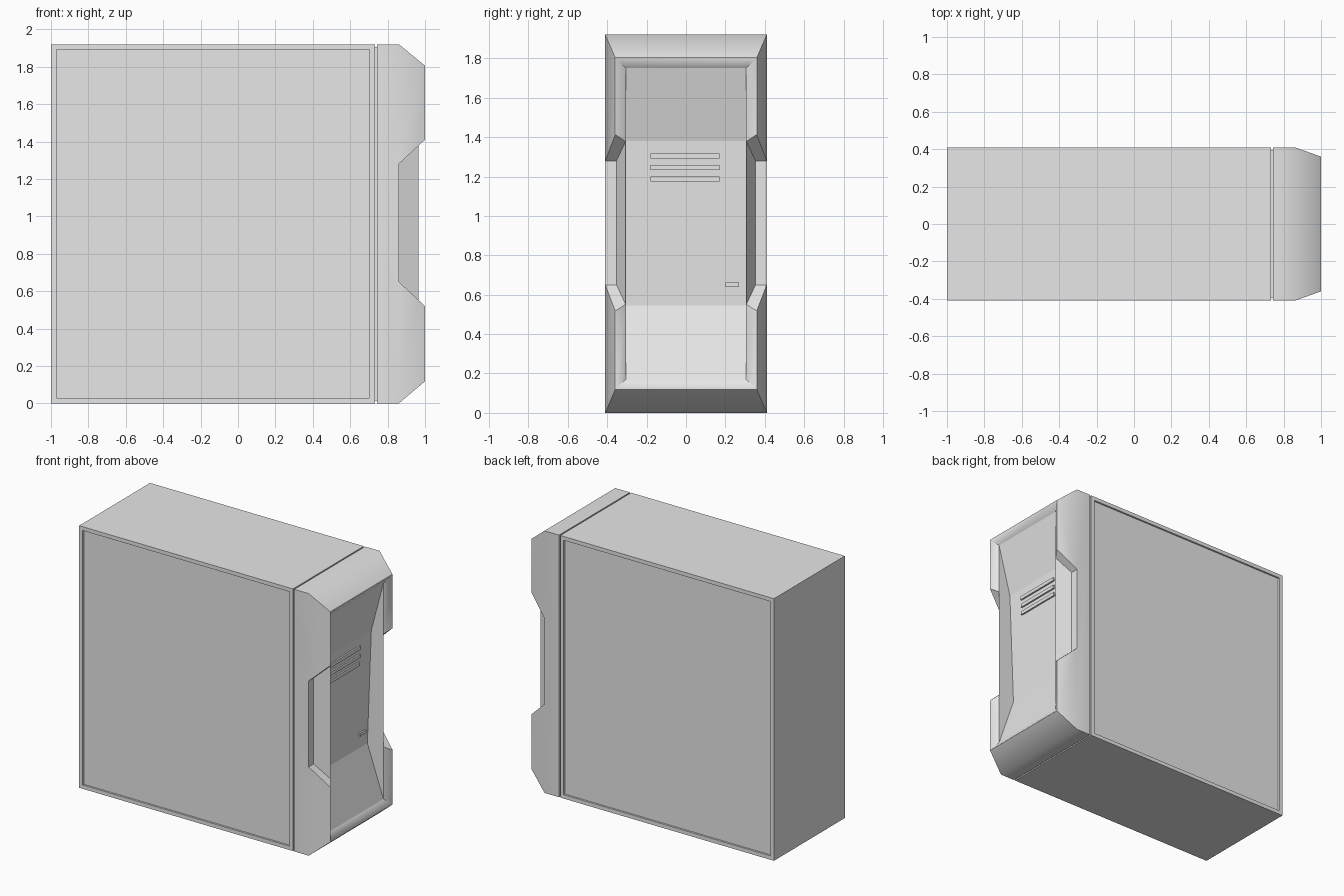
import bpy, bmesh, math

if "Cube" in bpy.data.objects:
    bpy.data.objects.remove(bpy.data.objects["Cube"])

grey = bpy.data.materials.new("light_grey")
grey.diffuse_color = (0.8, 0.8, 0.8, 1)
grey.use_nodes = True
grey.node_tree.nodes["Principled BSDF"].inputs["Base Color"].default_value = grey.diffuse_color


def make(name, bm):
    bmesh.ops.recalc_face_normals(bm, faces=bm.faces)
    me = bpy.data.meshes.new(name)
    bm.to_mesh(me)
    bm.free()
    me.materials.append(grey)
    ob = bpy.data.objects.new(name, me)
    bpy.context.collection.objects.link(ob)
    return ob


def skin(name, rings):
    """Closed solid through a list of rings with equal point counts."""
    bm = bmesh.new()
    loops = [[bm.verts.new(p) for p in r] for r in rings]
    n = len(loops[0])
    for a, b in zip(loops, loops[1:]):
        for i in range(n):
            j = (i + 1) % n
            bm.faces.new((a[i], a[j], b[j], b[i]))
    bm.faces.new(loops[0])
    bm.faces.new(loops[-1])
    return make(name, bm)


def loft(name, sections):
    """Rectangular sections (x, y0, y1, z0, z1) lofted along x."""
    return skin(name, [[(x, y0, z0), (x, y1, z0), (x, y1, z1), (x, y0, z1)]
                       for x, y0, y1, z0, z1 in sections])


def box(name, x0, x1, y0, y1, z0, z1):
    return loft(name, [(x0, y0, y1, z0, z1), (x1, y0, y1, z0, z1)])


def cut(ob, cutter):
    cutter.hide_render = True
    m = ob.modifiers.new("cut", 'BOOLEAN')
    m.operation, m.solver, m.object = 'DIFFERENCE', 'EXACT', cutter
    bpy.context.view_layer.objects.active = ob
    bpy.ops.object.modifier_apply(modifier=m.name)
    bpy.data.objects.remove(cutter)


# Main case with a shallow sunken panel on both broad sides
case = box("case_body", -1, 0.732, -0.41, 0.41, 0, 1.92)
bm = bmesh.new()
bm.from_mesh(case.data)
bm.normal_update()
sides = [f for f in bm.faces if abs(f.normal.y) > 0.9]
bmesh.ops.inset_region(bm, faces=sides, thickness=0.04)
bmesh.ops.inset_region(bm, faces=sides, thickness=0.001, depth=-0.012)
bm.to_mesh(case.data)
bm.free()

# Recessed core that forms the seam between case and bezel
box("seam_core", 0.72, 0.75, -0.395, 0.395, 0.015, 1.905)

# Tapered front bezel
bezel = loft("front_bezel", [(0.742, -0.41, 0.41, 0, 1.92),
                             (0.86, -0.41, 0.41, 0, 1.92),
                             (1.0, -0.36, 0.36, 0.118, 1.805)])

# Bevelled mouth of the recess
cut(bezel, loft("mouth_cutter", [(0.965, -0.305, 0.305, 0.17, 1.75),
                                 (1.035, -0.405, 0.405, 0.08, 1.84)]))

# Recess with a three-part floor
TOP, BOTTOM = (0.867, 1.38), (0.835, 0.545)
profile = [(1.05, 1.75), (0.965, 1.75), TOP, BOTTOM, (0.965, 0.17), (1.05, 0.17)]
cut(bezel, skin("recess_cutter", [[(x, y, z) for x, z in profile]
                                  for y in (-0.305, 0.305)]))

# Side notches, leaving a sloped wall beside the recess
for s in (-1, 1):
    rings = []
    for x, y in ((0.86, 0.353), (0.965, 0.307), (1.07, 0.261)):
        spread = (x - 0.86) * 0.93
        rings.append((x, s * y, s * 0.5, 0.65 - spread, 1.28 + spread))
    cut(bezel, loft("notch_cutter", rings))

# Smooth outer taper, crisp recess
bpy.ops.object.select_all(action='DESELECT')
bezel.select_set(True)
bpy.context.view_layer.objects.active = bezel
bpy.ops.object.shade_smooth_by_angle(angle=math.radians(42))
verts = bezel.data.vertices
for e in bezel.data.edges:
    if all(abs(verts[v].co.y) < 0.31 for v in e.vertices):
        e.use_edge_sharp = True


def floor_x(z):
    t = (z - BOTTOM[1]) / (TOP[1] - BOTTOM[1])
    return BOTTOM[0] + t * (TOP[0] - BOTTOM[0])


# Front strips and power button on the recess floor
for i, z in enumerate((1.305, 1.245, 1.187)):
    x = floor_x(z)
    box(f"front_strip_{i + 1}", x - 0.01, x + 0.012, -0.18, 0.17, z - 0.013, z + 0.013)
x = floor_x(0.65)
box("power_button", x - 0.01, x + 0.012, 0.2, 0.27, 0.639, 0.661)
